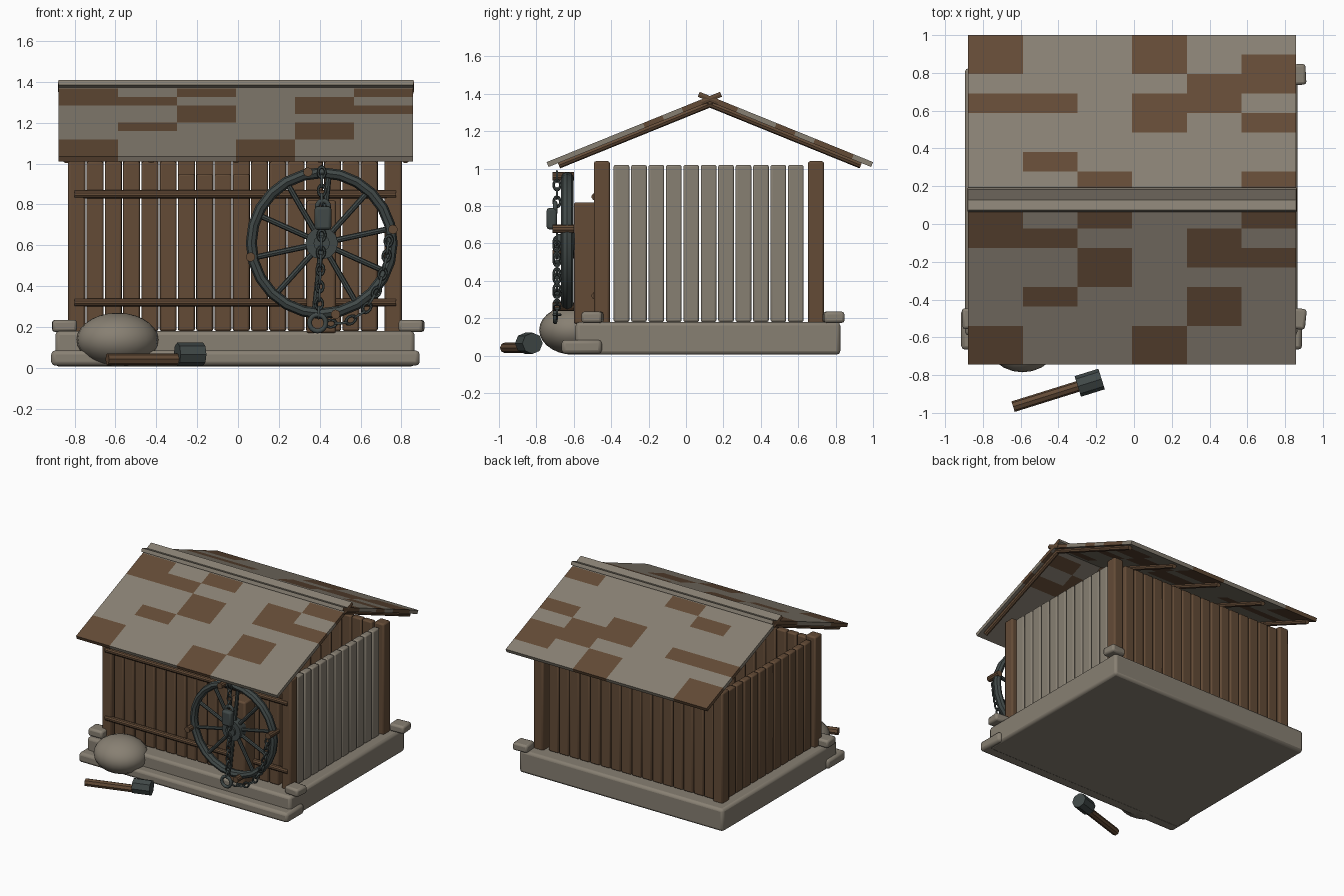
import bpy, bmesh, math
from mathutils import Vector, Matrix

if "Cube" in bpy.data.objects:
    bpy.data.objects.remove(bpy.data.objects["Cube"])


def material(name, rgb):
    m = bpy.data.materials.new(name)
    m.use_nodes = True
    m.diffuse_color = (*rgb, 1)
    m.node_tree.nodes["Principled BSDF"].inputs["Base Color"].default_value = (*rgb, 1)
    return m


STONE = material("pale stone", (0.245, 0.215, 0.17))
WOOD = material("brown wood", (0.125, 0.07, 0.037))
IRON = material("dark iron", (0.052, 0.066, 0.064))


def finish(name, mat, angle=35):
    ob = bpy.context.object
    ob.name = name
    ob.data.materials.append(mat)
    bpy.ops.object.shade_smooth_by_angle(angle=math.radians(angle))
    return ob


def box(name, mat, lo, hi, bevel=0.01, rot=(0, 0, 0)):
    """Bevelled box between two corners."""
    lo, hi = Vector(lo), Vector(hi)
    bpy.ops.mesh.primitive_cube_add(size=1, location=(lo + hi) / 2, rotation=rot)
    bpy.context.object.scale = hi - lo
    bpy.ops.object.transform_apply(location=False, rotation=False, scale=True)
    ob = finish(name, mat)
    if bevel:
        mod = ob.modifiers.new("soft edges", "BEVEL")
        mod.width, mod.segments = bevel, 2
    return ob


def rod(name, mat, a, b, r, sides=10):
    """Cylinder between two points."""
    a, b = Vector(a), Vector(b)
    bpy.ops.mesh.primitive_cylinder_add(vertices=sides, radius=r, depth=(b - a).length,
                                        location=(a + b) / 2)
    ob = bpy.context.object
    ob.rotation_euler = (b - a).to_track_quat("Z", "Y").to_euler()
    return finish(name, mat)


# Foundation, front step and corner stones
box("foundation", STONE, (-0.895, -0.59, 0.005), (0.865, 0.825, 0.18), 0.02)
box("front_step", STONE, (-0.915, -0.665, 0.01), (0.89, -0.45, 0.085), 0.02)
for x, y, turn in ((-0.85, -0.5, 0.03), (0.85, -0.5, -0.1), (0.85, 0.79, 0.06)):
    box("corner_stone", STONE, (x - 0.06, y - 0.055, 0.175), (x + 0.06, y + 0.055, 0.235),
        0.015, (0, 0, turn))

# Corner posts
LEFT, RIGHT, FRONT, BACK = -0.79, 0.76, -0.45, 0.695
for x in (LEFT, RIGHT):
    for y in (FRONT, BACK):
        box("corner_post", WOOD, (x - 0.042, y - 0.043, 0.17), (x + 0.042, y + 0.043, 1.04), 0.012)

# Plank walls
for i in range(16):
    x = -0.7 + i * 0.0895
    top = 0.95 if 5 <= i <= 8 else 1.01
    box("front_plank", WOOD, (x - 0.041, FRONT - 0.025, 0.18), (x + 0.041, FRONT + 0.025, top))
    box("back_plank", WOOD, (x - 0.042, BACK - 0.025, 0.18), (x + 0.042, BACK + 0.025, 1.02))
for i in range(11):
    y = -0.345 + i * 0.0932
    for x, mat, name in ((RIGHT, STONE, "right_plank"), (LEFT, WOOD, "left_plank")):
        box(name, mat, (x - 0.025, y - 0.042, 0.18), (x + 0.025, y + 0.042, 1.02))
for z in (0.32, 0.85):
    rod("front_rail", WOOD, (-0.8, -0.485, z), (0.775, -0.485, z), 0.02)

# Roof slopes crossing at the ridge
RIDGE, EAVE, ROW, PITCH = 0.1275, 0.8725, 0.103, 0.405
BROWN = {1: [{0, 1, 3}, {3, 6}, {7}, {0, 1, 3, 4}, {2, 3}, {1, 2, 4, 7}],
         -1: [{0, 1, 6, 7}, {3, 6}, {4, 5, 7}, {0, 1}, {2, 3, 5, 6}, {5, 7}]}


def slope(side, x, h, drop=0.0):
    """Point on a roof slope, h out from the ridge, drop below the top surface."""
    a = math.atan(PITCH)
    return Vector((x, RIDGE + side * (h - drop * math.sin(a)),
                   1.035 + (EAVE - h) * PITCH - drop * math.cos(a)))


for side, name in ((-1, "front_roof"), (1, "back_roof")):
    bm = bmesh.new()
    bmesh.ops.create_grid(bm, x_segments=6, y_segments=9, size=1)
    for f in bm.faces:
        c = f.calc_center_median()
        col, row = int((c.x + 1) * 3), int((c.y + 1) * 4.5)
        f.material_index = int(row in BROWN[side][col])
    for v in bm.verts:
        v.co = slope(side, -0.01 + v.co.x * 0.868, EAVE - (v.co.y + 1) * 4.5 * ROW)
    if side == 1:
        bmesh.ops.reverse_faces(bm, faces=bm.faces)
    me = bpy.data.meshes.new(name)
    bm.to_mesh(me)
    bm.free()
    me.materials.append(STONE)
    me.materials.append(WOOD)
    ob = bpy.data.objects.new(name, me)
    bpy.context.collection.objects.link(ob)
    mod = ob.modifiers.new("thickness", "SOLIDIFY")
    mod.thickness, mod.offset = 0.028, -1

    # Rafters, and wooden ends on the crossed ridge boards
    for i in range(5):
        x = -0.84 + i * 0.415
        rod("rafter", WOOD, slope(side, x, EAVE - 0.05, 0.04), slope(side, x, 0, 0.04), 0.018, 8)
    for x in (-0.878, 0.858):
        rod("ridge_end", WOOD, slope(side, x, 0.05, 0.014), slope(side, x, -0.054, 0.014), 0.014, 4
            ).scale.x = 0.3

# Wheel mount and wheel
HUB = Vector((0.41, -0.635, 0.61))
box("wheel_mount", WOOD, (0.335, -0.6, 0.17), (0.48, -0.475, 0.82), 0.012)
bpy.ops.mesh.primitive_torus_add(major_segments=24, minor_segments=8, major_radius=0.345,
                                 minor_radius=0.027, location=HUB, rotation=(math.pi / 2, 0, 0))
bpy.context.object.scale.z = 1.25
finish("wheel_rim", IRON, 20)
rod("wheel_hub", IRON, HUB + Vector((0, -0.035, 0)), HUB + Vector((0, 0.04, 0)), 0.08, 12)
rod("hub_cap", IRON, HUB + Vector((0, -0.05, 0)), HUB, 0.04, 12)


def around(angle, r, y=0.0):
    a = math.radians(angle)
    return HUB + Vector((math.cos(a) * r, y, math.sin(a) * r))


for i in range(10):
    rod("wheel_spoke", IRON, around(12 + i * 36, 0.06), around(12 + i * 36, 0.34), 0.014, 8)
for i in range(4):
    rod("rim_peg", WOOD, around(11 + i * 90, 0.355, -0.08), around(11 + i * 90, 0.355, 0.035), 0.023)

# Chain links share one mesh
bpy.ops.mesh.primitive_torus_add(major_segments=12, minor_segments=6,
                                 major_radius=0.019, minor_radius=0.007)
link = finish("chain_link", IRON, 60)
link_mesh = link.data
bpy.data.objects.remove(link)


def chain(points, pitch=0.044):
    pts = [Vector((x, -0.69, z)) for x, z in points]
    count = 0
    for a, b in zip(pts, pts[1:]):
        d = (b - a).normalized()
        n = max(1, round((b - a).length / pitch))
        for i in range(n):
            flat = Vector((0, 1, 0))
            side = flat if count % 2 else d.cross(flat)
            rot = Matrix((d, side, d.cross(side))).transposed().to_4x4()
            ob = bpy.data.objects.new("chain_link", link_mesh)
            ob.matrix_world = (Matrix.Translation(a.lerp(b, (i + 0.5) / n)) @ rot
                               @ Matrix.Diagonal((1.35, 0.95, 1, 1)))
            bpy.context.collection.objects.link(ob)
            count += 1


chain([(0.41, 0.98), (0.41, 0.8)])
chain([(0.41, 0.67), (0.395, 0.25)])
chain([(0.43, 0.215), (0.53, 0.22), (0.62, 0.275), (0.69, 0.39), (0.725, 0.53), (0.74, 0.64)])

# Padlock and lower ring
box("padlock", IRON, (0.375, -0.745, 0.675), (0.457, -0.69, 0.79), 0.014)
for name, x, z, r in (("padlock_shackle", 0.416, 0.79, 0.028), ("chain_ring", 0.39, 0.22, 0.04)):
    bpy.ops.mesh.primitive_torus_add(major_segments=16, minor_segments=8, major_radius=r,
                                     minor_radius=0.012, location=(x, -0.7, z),
                                     rotation=(math.pi / 2, 0, 0))
    finish(name, IRON, 60)

# Boulder
bpy.ops.mesh.primitive_uv_sphere_add(segments=24, ring_count=14, location=(-0.59, -0.6, 0.137))
bpy.context.object.scale = (0.2, 0.185, 0.132)
finish("boulder", STONE, 60)

# Hammer lying on the ground
start, along = Vector((-0.64, -0.967, 0.042)), Vector((0.954, 0.298, 0))
rod("hammer_handle", WOOD, start, start + along * 0.4, 0.029, 8)
head = start + along * 0.425 + Vector((0, 0, 0.024))
rod("hammer_head", IRON, head - along * 0.066, head + along * 0.066, 0.057, 8)
